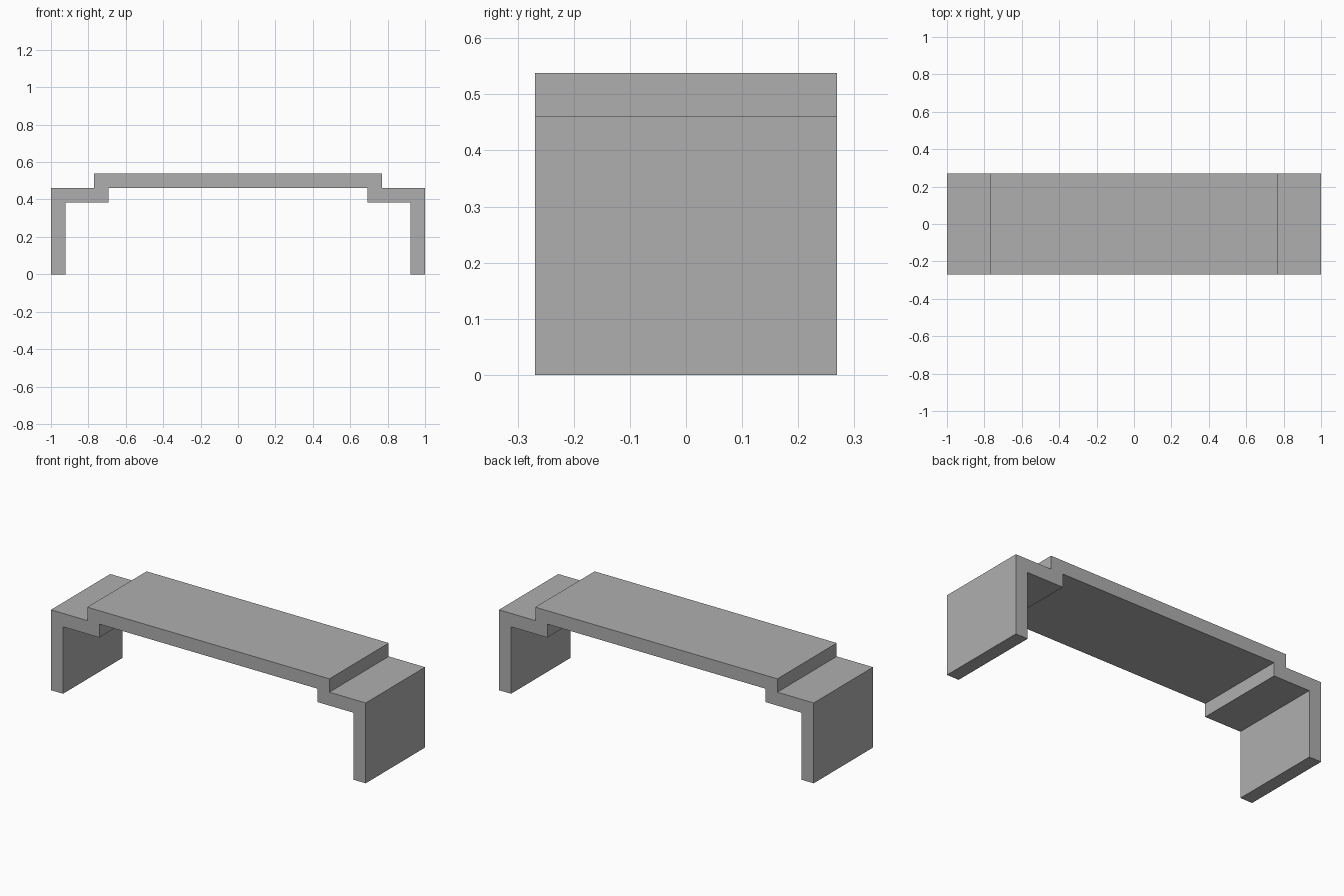
import bpy
import bmesh

cube = bpy.data.objects.get("Cube")
if cube:
    bpy.data.objects.remove(cube, do_unlink=True)

T = 1 / 13             # slab thickness
HALF_DEPTH = 3.5 * T

grey = bpy.data.materials.new("plain grey")
grey.use_nodes = True
colour = (0.43, 0.43, 0.43, 1)
grey.diffuse_color = colour
grey.node_tree.nodes["Principled BSDF"].inputs["Base Color"].default_value = colour

# Right half of the stepped outline, in slab thicknesses, from top to underside
half = [(10, 7), (10, 6), (13, 6), (13, 0), (12, 0), (12, 5), (9, 5), (9, 6)]
outline = half + [(-x, z) for x, z in reversed(half)]

# Stepped bench: the mirrored outline swept from front to back
bm = bmesh.new()
front = bm.faces.new([bm.verts.new((x * T, -HALF_DEPTH, z * T)) for x, z in outline])
swept = bmesh.ops.extrude_face_region(bm, geom=[front])["geom"]
back_verts = [v for v in swept if isinstance(v, bmesh.types.BMVert)]
bmesh.ops.translate(bm, verts=back_verts, vec=(0, 2 * HALF_DEPTH, 0))
bmesh.ops.recalc_face_normals(bm, faces=bm.faces)

mesh = bpy.data.meshes.new("stepped_bench")
bm.to_mesh(mesh)
bm.free()
mesh.materials.append(grey)
bench = bpy.data.objects.new("stepped_bench", mesh)
bpy.context.collection.objects.link(bench)
